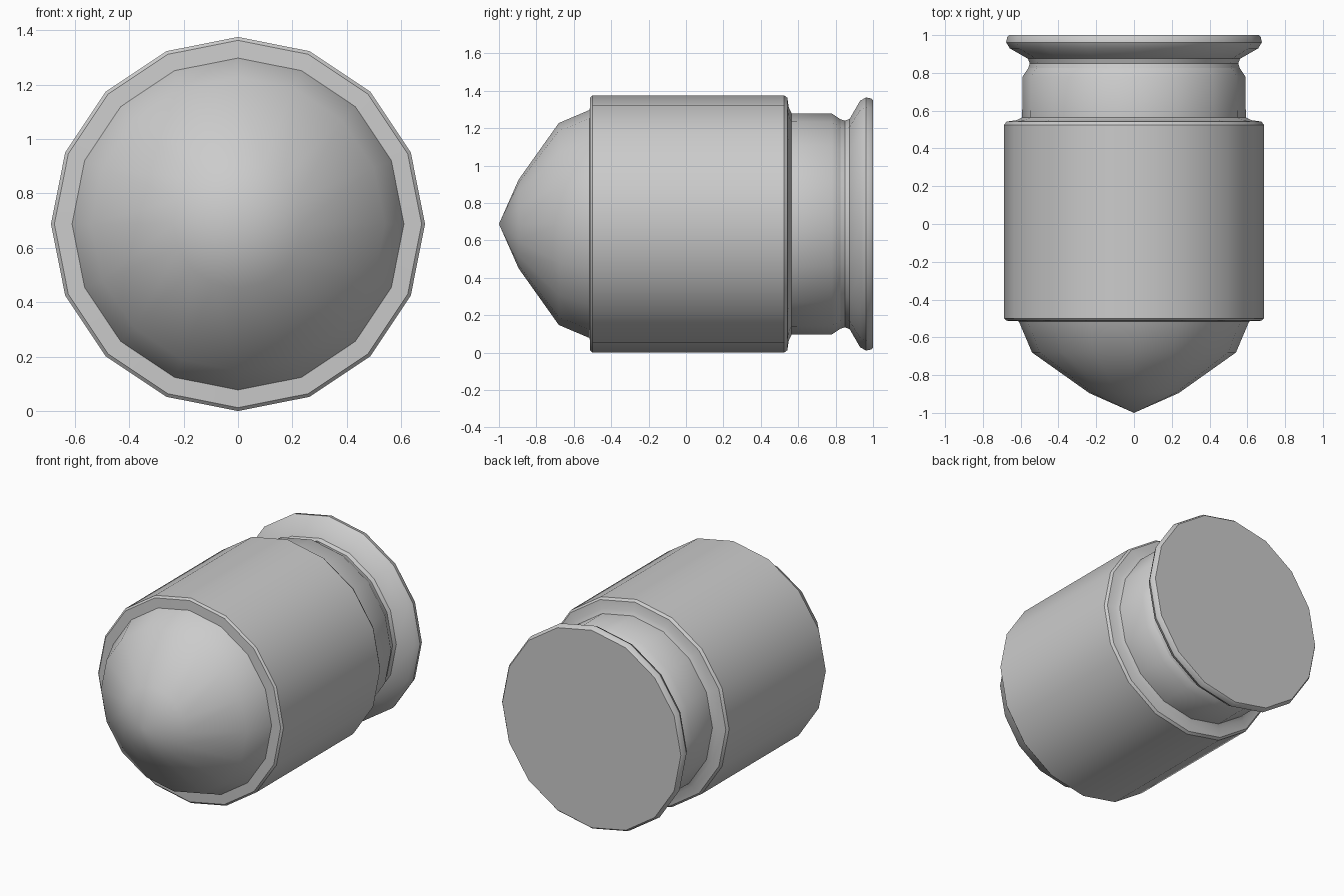
import bpy, bmesh
from math import sin, cos, pi, radians

if "Cube" in bpy.data.objects:
    bpy.data.objects.remove(bpy.data.objects["Cube"])

SIDES = 16
AXIS_Z = 0.6875


def lathe(name, profile):
    """Revolve (y, radius) points around the horizontal y axis; radius 0 is a tip."""
    bm = bmesh.new()
    rings = []
    for y, r in profile:
        if r == 0:
            rings.append([bm.verts.new((0, y, AXIS_Z))])
        else:
            rings.append([bm.verts.new((r * cos(2 * pi * i / SIDES), y,
                                        AXIS_Z + r * sin(2 * pi * i / SIDES)))
                          for i in range(SIDES)])
    for a, b in zip(rings, rings[1:]):
        for i in range(SIDES):
            j = (i + 1) % SIDES
            if len(a) == 1:
                bm.faces.new((a[0], b[j], b[i]))
            else:
                bm.faces.new((a[i], a[j], b[j], b[i]))
    # Flat cap on the rear rim
    if name == "rear_rim":
        bm.faces.new(rings[-1])
    bmesh.ops.recalc_face_normals(bm, faces=bm.faces)
    # Open shells: make the faces point away from the axis or along +y/-y outwards
    side = max(bm.faces, key=lambda f: f.calc_area() if len(f.verts) < 5 else 0)
    c = side.calc_center_median()
    if side.normal.x * c.x + side.normal.z * (c.z - AXIS_Z) < 0:
        bmesh.ops.reverse_faces(bm, faces=bm.faces)
    mesh = bpy.data.meshes.new(name)
    bm.to_mesh(mesh)
    bm.free()
    mesh.shade_smooth()
    mesh.set_sharp_from_angle(angle=radians(35))
    obj = bpy.data.objects.new(name, mesh)
    bpy.context.collection.objects.link(obj)
    return obj


# Rounded nose
lathe("nose", [(-1.0, 0), (-0.895, 0.237), (-0.68, 0.54), (-0.515, 0.61)])

# Wide body sleeve with softened edges
lathe("body", [(-0.515, 0.61), (-0.512, 0.675), (-0.5, 0.6875), (0.525, 0.6875),
               (0.542, 0.675), (0.55, 0.62), (0.565, 0.592)])

# Narrow neck
lathe("neck", [(0.565, 0.592), (0.78, 0.59), (0.825, 0.56)])

# Groove and flared rear rim
lathe("rear_rim", [(0.825, 0.56), (0.85, 0.552), (0.875, 0.562), (0.93, 0.658),
                   (0.962, 0.677), (0.99, 0.671), (1.0, 0.662)])
